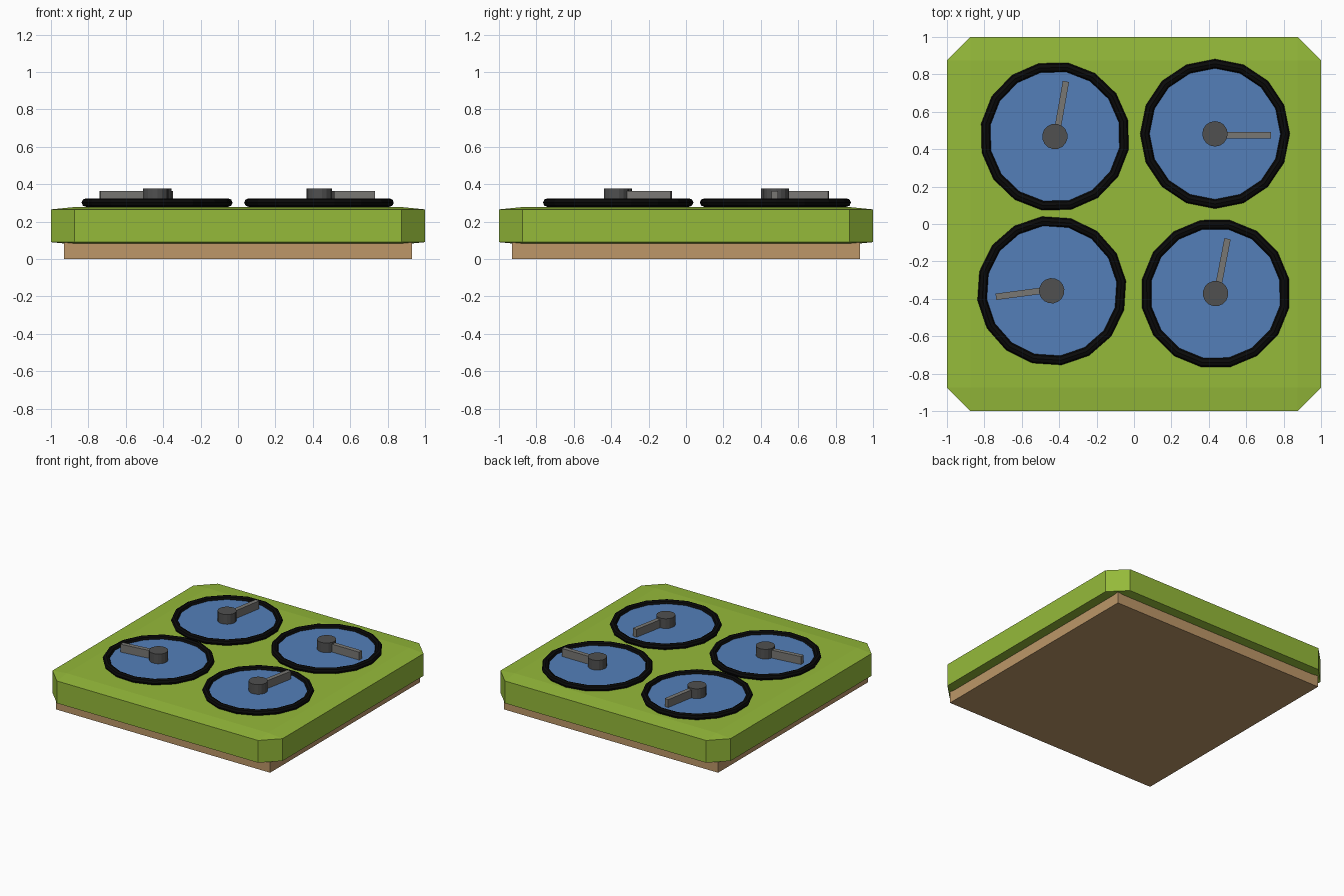
import bpy, bmesh, math
from mathutils import Matrix, Vector

if "Cube" in bpy.data.objects:
    bpy.data.objects.remove(bpy.data.objects["Cube"])


def material(name, rgb):
    m = bpy.data.materials.new(name)
    m.diffuse_color = (*rgb, 1)
    m.use_nodes = True
    m.node_tree.nodes["Principled BSDF"].inputs["Base Color"].default_value = m.diffuse_color
    return m


GREEN = material("lime green", (0.30, 0.49, 0.042))
WOOD = material("light wood", (0.51, 0.31, 0.14))
BLACK = material("rubber black", (0.003, 0.003, 0.003))
BLUE = material("dial blue", (0.087, 0.212, 0.485))
DARK = material("dark grey", (0.08, 0.08, 0.08))
GREY = material("warm grey", (0.19, 0.185, 0.175))


def finish(bm, name, mat, matrix=Matrix()):
    bmesh.ops.recalc_face_normals(bm, faces=bm.faces)
    me = bpy.data.meshes.new(name)
    bm.to_mesh(me)
    bm.free()
    ob = bpy.data.objects.new(name, me)
    bpy.context.collection.objects.link(ob)
    me.materials.append(mat)
    ob.matrix_world = matrix
    return ob


def box(name, mat, lo, hi, matrix=Matrix()):
    bm = bmesh.new()
    lo, hi = Vector(lo), Vector(hi)
    size = hi - lo
    bmesh.ops.create_cube(bm, size=1, matrix=Matrix.Translation((lo + hi) / 2)
                          @ Matrix.Diagonal((*size, 1)))
    return finish(bm, name, mat, matrix)


def disc(name, mat, r, z0, z1, matrix, sides=16):
    bm = bmesh.new()
    bmesh.ops.create_cone(bm, cap_ends=True, segments=sides, radius1=r, radius2=r,
                          depth=z1 - z0, matrix=Matrix.Translation((0, 0, (z0 + z1) / 2)))
    return finish(bm, name, mat, matrix)


def ring(name, mat, major, minor, z, matrix, sides=16, tube=8):
    bm = bmesh.new()
    loops = []
    for i in range(sides):
        a = 2 * math.pi * i / sides
        loop = []
        for j in range(tube):
            b = 2 * math.pi * j / tube
            r = major + minor * math.cos(b)
            loop.append(bm.verts.new((r * math.cos(a), r * math.sin(a),
                                      z + 0.92 * minor * math.sin(b))))
        loops.append(loop)
    for i in range(sides):
        p, q = loops[i], loops[(i + 1) % sides]
        for j in range(tube):
            k = (j + 1) % tube
            bm.faces.new((p[j], q[j], q[k], p[k]))
    return finish(bm, name, mat, matrix)


# Wooden base board
box("base_board", WOOD, (-0.93, -0.93, 0), (0.93, 0.93, 0.1))

# Green body: cube with every edge bevelled, then flattened
bm = bmesh.new()
bmesh.ops.create_cube(bm, size=2)
bmesh.ops.bevel(bm, geom=bm.edges[:], offset=0.125, offset_type='OFFSET',
                segments=1, affect='EDGES', profile=0.5)
bmesh.ops.transform(bm, verts=bm.verts, matrix=Matrix.Translation((0, 0, 0.178))
                    @ Matrix.Diagonal((1, 1, 0.1, 1)))
finish(bm, "green_body", GREEN)

# Four dials: centre and pointer angle
dials = [(-0.423, 0.468, 80), (0.433, 0.482, 0), (-0.44, -0.357, 187.5), (0.436, -0.372, 79)]
for n, (x, y, deg) in enumerate(dials, 1):
    m = Matrix.Translation((x, y, 0)) @ Matrix.Rotation(math.radians(deg), 4, 'Z')
    ring(f"dial_rim_{n}", BLACK, 0.375, 0.025, 0.302, m)
    disc(f"dial_face_{n}", BLUE, 0.37, 0.27, 0.302, m)
    disc(f"dial_hub_{n}", DARK, 0.068, 0.29, 0.378, m)
    box(f"dial_pointer_{n}", GREY, (0, -0.024, 0.295), (0.3, 0.01, 0.364), m)
